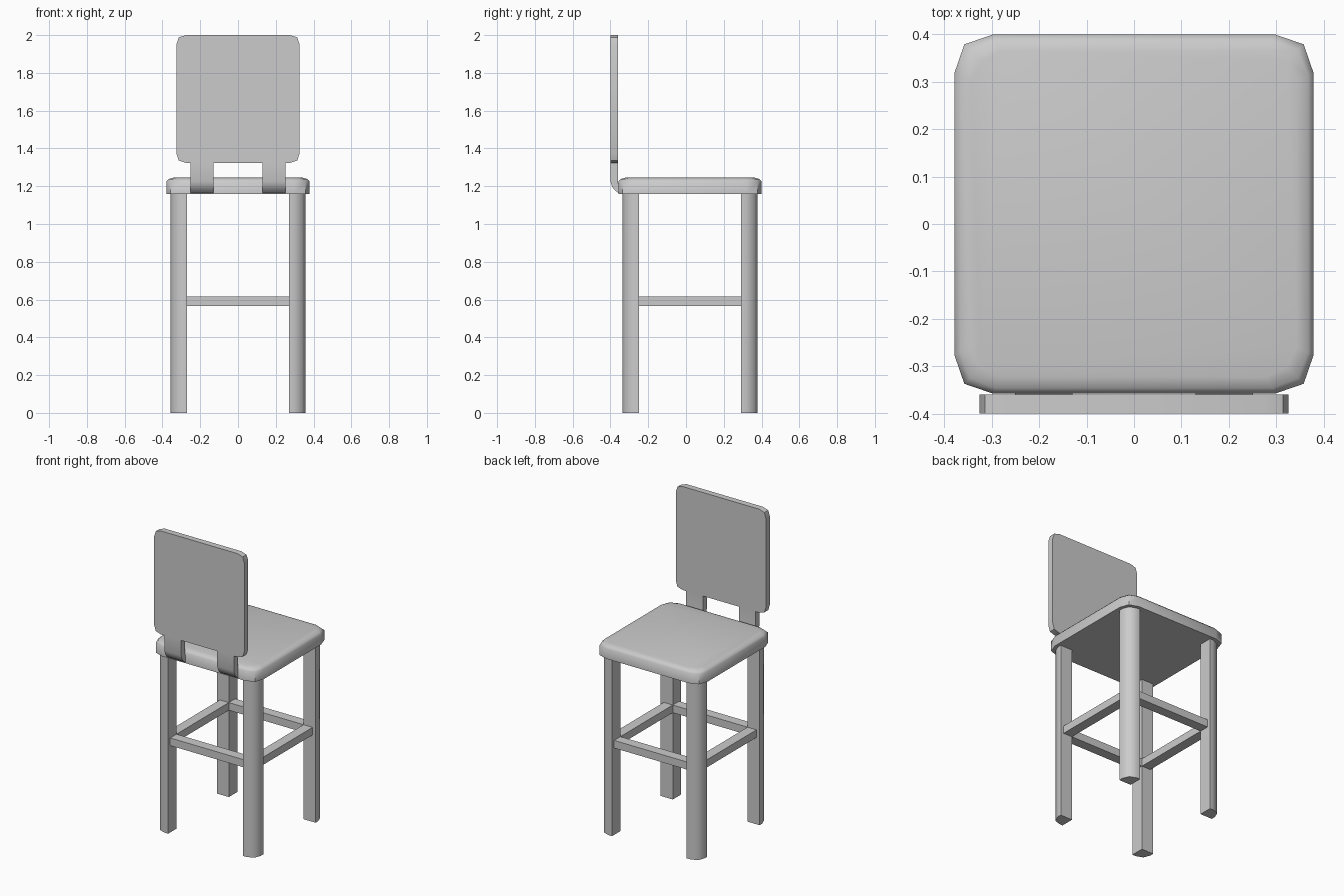
import bpy, bmesh, math

if "Cube" in bpy.data.objects:
    bpy.data.objects.remove(bpy.data.objects["Cube"])


def corner_points(hx, hy, cut, tip):
    """Outline of a rectangle whose corners are softened with two facets."""
    quarter = [(hx, hy - cut), (hx - tip, hy - tip), (hx - cut, hy)]
    pts = []
    for sx, sy in ((1, 1), (-1, 1), (-1, -1), (1, -1)):
        q = [(x * sx, y * sy) for x, y in quarter]
        pts += q if sx * sy > 0 else q[::-1]
    return pts


def loft(name, rings, smooth=True):
    """Closed solid through rings of 3D points."""
    bm = bmesh.new()
    loops = [[bm.verts.new(p) for p in ring] for ring in rings]
    n = len(loops[0])
    for a, b in zip(loops, loops[1:]):
        for i in range(n):
            j = (i + 1) % n
            bm.faces.new((a[i], a[j], b[j], b[i]))
    bm.faces.new(loops[0][::-1])
    bm.faces.new(loops[-1])
    bmesh.ops.recalc_face_normals(bm, faces=bm.faces)
    mesh = bpy.data.meshes.new(name)
    bm.to_mesh(mesh)
    bm.free()
    obj = bpy.data.objects.new(name, mesh)
    bpy.context.collection.objects.link(obj)
    if smooth:
        bpy.ops.object.select_all(action='DESELECT')
        obj.select_set(True)
        bpy.context.view_layer.objects.active = obj
        bpy.ops.object.shade_smooth_by_angle(angle=math.radians(50))
    return obj


def box(name, x0, x1, y0, y1, z0, z1):
    base = [(x0, y0), (x1, y0), (x1, y1), (x0, y1)]
    return loft(name, [[(x, y, z) for x, y in base] for z in (z0, z1)], False)


CY = 0.021              # centre of seat and legs in y
IN, OUT = 0.27, 0.357   # inner and outer leg faces, from the seat centre

# Seat with softened corners and a shallow top chamfer
seat_rings = []
for inset, z in ((0, 1.16), (0, 1.225), (0.012, 1.238), (0.035, 1.245)):
    pts = corner_points(0.379 - inset, 0.379 - inset, 0.082 - inset * 0.5, 0.021)
    seat_rings.append([(x, y + CY, z) for x, y in pts])
loft("seat", seat_rings)

# Four legs, rounded on the outer corner only
section = [(IN, IN), (OUT, IN), (OUT, OUT - 0.06), (OUT - 0.017, OUT - 0.017),
           (OUT - 0.06, OUT), (IN, OUT)]
for sy, end in ((-1, "front"), (1, "back")):
    for sx, side in ((-1, "left"), (1, "right")):
        loft(f"{end}_{side}_leg",
             [[(x * sx, y * sy + CY, z) for x, y in section] for z in (0, 1.162)])

# Rungs between the legs
R0, R1 = IN, 0.335
for s, end, side in ((-1, "front", "left"), (1, "back", "right")):
    lo, hi = sorted((s * R0, s * R1))
    box(f"{end}_rung", -IN, IN, lo + CY, hi + CY, 0.567, 0.617)
    box(f"{side}_rung", lo, hi, -IN + CY, IN + CY, 0.567, 0.617)

# Backrest panel
panel = corner_points(0.326, 0.338, 0.05, 0.012)
loft("backrest", [[(x, y, z + 1.662) for x, z in panel] for y in (-0.36, -0.40)])

# Backrest supports, curling in under the seat edge
profile = [(-0.36, 1.325), (-0.40, 1.325), (-0.40, 1.225), (-0.392, 1.20),
           (-0.378, 1.18), (-0.357, 1.164), (-0.357, 1.20), (-0.36, 1.225)]
for s, side in ((-1, "left"), (1, "right")):
    loft(f"{side}_backrest_support",
         [[(s * x, y, z) for y, z in profile] for x in (0.13, 0.251)])
